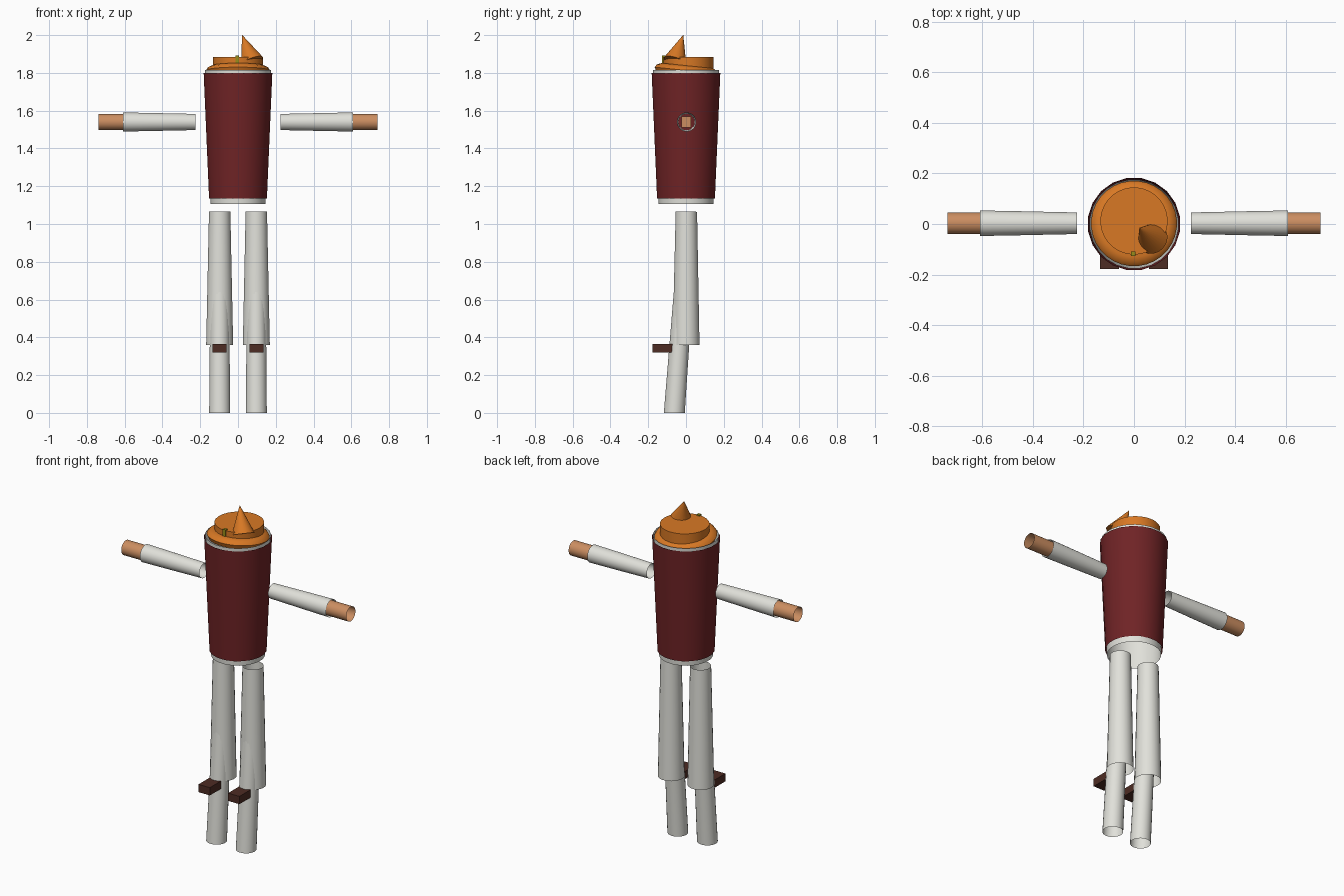
import bpy, bmesh, math
from mathutils import Vector

if "Cube" in bpy.data.objects:
    bpy.data.objects.remove(bpy.data.objects["Cube"])


def material(name, rgb):
    m = bpy.data.materials.new(name)
    m.diffuse_color = (*rgb, 1)
    m.use_nodes = True
    m.node_tree.nodes["Principled BSDF"].inputs["Base Color"].default_value = m.diffuse_color
    return m


WHITE = material("off white", (0.75, 0.75, 0.70))
RED = material("dark red", (0.16, 0.017, 0.019))
TAN = material("tan skin", (0.60, 0.27, 0.12))
ORANGE = material("orange", (0.69, 0.19, 0.018))
BROWN = material("dark brown", (0.075, 0.025, 0.017))
OLIVE = material("olive yellow", (0.32, 0.27, 0.01))


def finish(name, bm, mat, smooth=True):
    mesh = bpy.data.meshes.new(name)
    bm.to_mesh(mesh)
    bm.free()
    ob = bpy.data.objects.new(name, mesh)
    bpy.context.collection.objects.link(ob)
    mesh.materials.append(mat)
    if smooth:
        bpy.ops.object.select_all(action='DESELECT')
        ob.select_set(True)
        bpy.context.view_layer.objects.active = ob
        bpy.ops.object.shade_smooth_by_angle(angle=math.radians(35))
    return ob


def tube(name, rings, mat, sides=24, capped=False):
    """Loft circles (centre, radius) along the line from first to last centre."""
    axis = Vector(rings[-1][0]) - Vector(rings[0][0])
    turn = axis.to_track_quat('Z', 'Y')
    bm = bmesh.new()
    loops = []
    for centre, r in rings:
        loop = []
        for i in range(sides):
            a = 2 * math.pi * (i + 0.5) / sides
            p = turn @ Vector((r * math.cos(a), r * math.sin(a), 0))
            loop.append(bm.verts.new(Vector(centre) + p))
        loops.append(loop)
    for low, high in zip(loops, loops[1:]):
        for i in range(sides):
            j = (i + 1) % sides
            bm.faces.new((low[i], low[j], high[j], high[i]))
    if capped:
        bm.faces.new(loops[0][::-1])
        bm.faces.new(loops[-1])
    return finish(name, bm, mat)


def box(name, low, high, mat):
    bm = bmesh.new()
    bmesh.ops.create_cube(bm, size=1)
    for v in bm.verts:
        v.co = [l + (c + 0.5) * (h - l) for c, l, h in zip(v.co, low, high)]
    return finish(name, bm, mat, smooth=False)


# Torso: white inner body with a red garment around it
tube("torso", [((0, 0, 1.105), 0.146), ((0, 0, 1.815), 0.177)], WHITE)
tube("vest", [((0, 0, 1.135), 0.155), ((0, 0, 1.80), 0.184)], RED, sides=20)

# Arms and legs, both sides
for s, side in ((-1, "left"), (1, "right")):
    def arm(x):
        return (s * x, 0.003, 1.54)
    tube(side + "_upper_sleeve", [(arm(0.225), 0.043), (arm(0.41), 0.047)], WHITE)
    tube(side + "_lower_sleeve", [(arm(0.40), 0.047), (arm(0.61), 0.051)], WHITE)
    tube(side + "_wrist", [(arm(0.59), 0.043), (arm(0.738), 0.043)], TAN)
    box(side + "_hand", (s * 0.65 - 0.03, -0.024, 1.51),
        (s * 0.65 + 0.03, 0.026, 1.57), TAN)

    x = s * 0.097
    tube(side + "_thigh", [((x, 0, 0.36), 0.072), ((x, 0.002, 1.065), 0.057)], WHITE)
    shin = tube(side + "_shin", [((x, -0.062, 0), 0.056), ((x, -0.010, 0.70), 0.050)], WHITE)
    for v in shin.data.vertices:      # level the foot opening
        if v.co.z < 0.1:
            v.co.z = 0
    box(side + "_shoe", (x - 0.037, -0.178, 0.32), (x + 0.037, -0.062, 0.366), BROWN)

# Head: tilted base ring, flat crown, cone and a thin strip
tube("head_base", [((0, 0.002, 1.79), 0.160), ((0, 0.002, 1.813), 0.170),
                   ((0, 0.004, 1.828), 0.160), ((0, 0.007, 1.838), 0.138)],
     ORANGE, sides=32, capped=True)
tube("head_crown", [((0, 0.012, 1.81), 0.133), ((0, 0.012, 1.885), 0.133)],
     ORANGE, sides=32, capped=True)
tube("cone", [((0.074, -0.058, 1.862), 0.062), ((0.022, -0.015, 2.0), 0.0005)],
     ORANGE, capped=True)
box("front_strip", (-0.012, -0.126, 1.82), (0.006, -0.108, 1.892), OLIVE)
